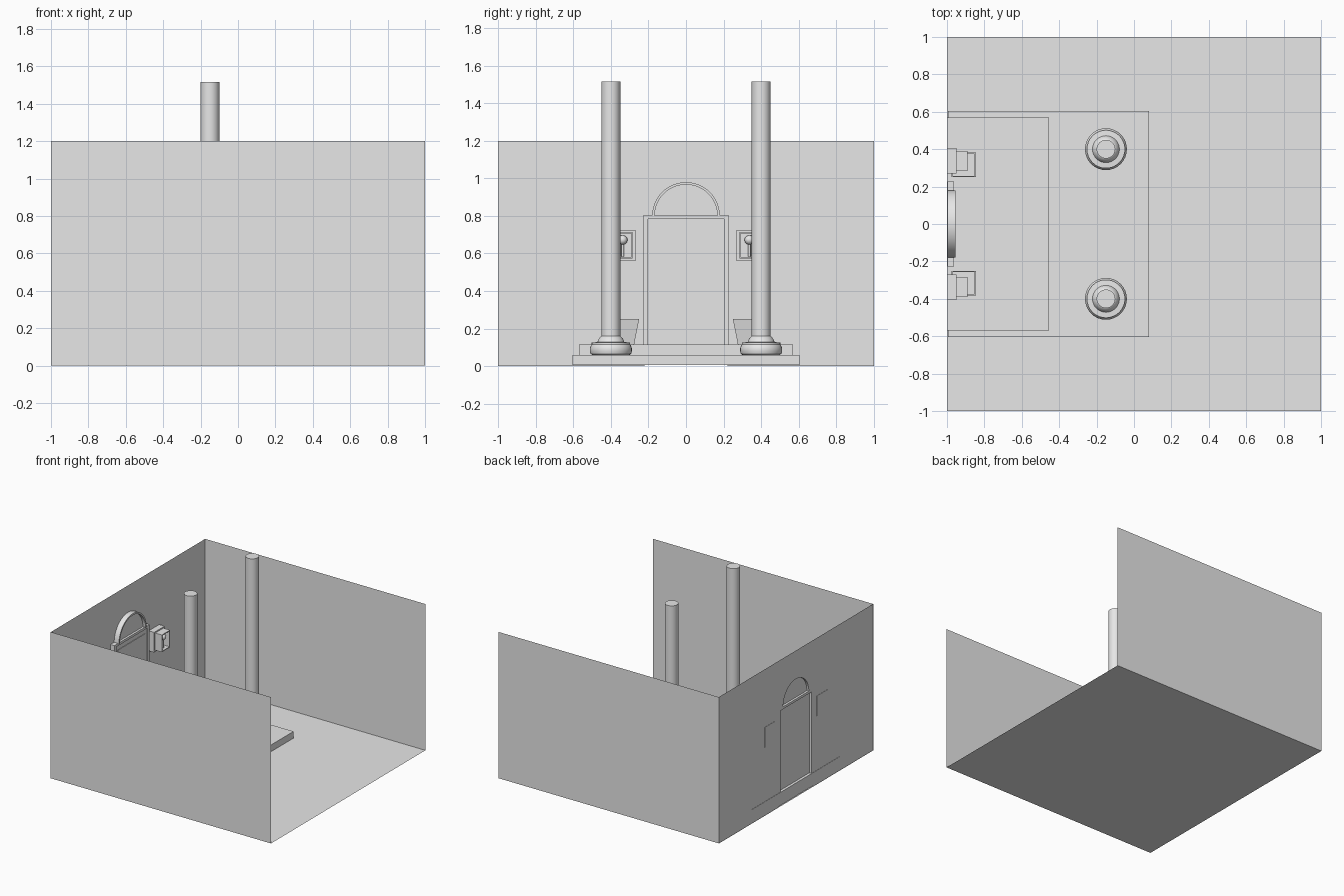
import bpy, bmesh, math
from mathutils import Vector

cube = bpy.data.objects.get("Cube")
if cube:
    bpy.data.objects.remove(cube, do_unlink=True)

grey = bpy.data.materials.new("plain_grey")
grey.use_nodes = True
grey.diffuse_color = (0.8, 0.8, 0.8, 1)
grey.node_tree.nodes["Principled BSDF"].inputs["Base Color"].default_value = (0.8, 0.8, 0.8, 1)


def finish(name, bm, smooth=False):
    mesh = bpy.data.meshes.new(name)
    bm.to_mesh(mesh)
    bm.free()
    mesh.materials.append(grey)
    obj = bpy.data.objects.new(name, mesh)
    bpy.context.collection.objects.link(obj)
    if smooth:
        bpy.ops.object.select_all(action='DESELECT')
        obj.select_set(True)
        bpy.context.view_layer.objects.active = obj
        bpy.ops.object.shade_smooth_by_angle(angle=math.radians(35))
    return obj


def sheet(name, points):
    bm = bmesh.new()
    bm.faces.new([bm.verts.new(p) for p in points])
    return finish(name, bm)


def box_mesh(lo, hi):
    lo, hi = Vector(lo), Vector(hi)
    bm = bmesh.new()
    bmesh.ops.create_cube(bm, size=1)
    for v in bm.verts:
        v.co = (lo + hi) / 2 + v.co * (hi - lo)
    return bm


def box(name, lo, hi):
    return finish(name, box_mesh(lo, hi))


def hollow(bm, direction, rim, depth):
    """Sink the face that looks along direction, leaving a rim."""
    bm.normal_update()
    face = max(bm.faces, key=lambda f: f.normal.dot(direction))
    bmesh.ops.inset_region(bm, faces=[face], thickness=rim)
    inner = bmesh.ops.extrude_face_region(bm, geom=[face])["geom"]
    bmesh.ops.translate(bm, vec=-depth * Vector(direction),
                        verts=[g for g in inner if isinstance(g, bmesh.types.BMVert)])
    bmesh.ops.delete(bm, geom=[face], context='FACES_ONLY')
    bmesh.ops.recalc_face_normals(bm, faces=bm.faces)


def loop_prism(name, outer, inner, x0, x1):
    """Extrude the band between two open outlines in the y-z plane."""
    bm = bmesh.new()
    rows = [[bm.verts.new((x, y, z)) for y, z in line]
            for line, x in ((outer, x0), (outer, x1), (inner, x1), (inner, x0))]
    for k in range(4):
        a, b = rows[k], rows[(k + 1) % 4]
        for i in range(len(a) - 1):
            bm.faces.new((a[i], a[i + 1], b[i + 1], b[i]))
    for i in (0, -1):
        bm.faces.new([row[i] for row in rows])
    bmesh.ops.recalc_face_normals(bm, faces=bm.faces)
    return finish(name, bm, True)


def arc(r, n=24):
    return [(r * math.cos(math.pi * i / n), 0.8 + r * math.sin(math.pi * i / n))
            for i in range(n + 1)]


def lathe(name, profile, x, y, n=32):
    bm = bmesh.new()
    rings = [[bm.verts.new((x + r * math.cos(math.tau * i / n),
                            y + r * math.sin(math.tau * i / n), z)) for i in range(n)]
             for r, z in profile]
    for a, b in zip(rings, rings[1:]):
        for i in range(n):
            j = (i + 1) % n
            bm.faces.new((a[i], a[j], b[j], b[i]))
    bm.faces.new(rings[0][::-1])
    bm.faces.new(rings[-1])
    return finish(name, bm, True)


# Floor and the walls, open on one side
H, W = 1.2, -0.998
sheet("floor", [(-1, -1, 0), (1, -1, 0), (1, 1, 0), (-1, 1, 0)])
for side, y in (("front", -1), ("back", 1)):
    sheet(side + "_wall", [(-1, y, 0), (1, y, 0), (1, y, H), (-1, y, H)])
door_gap = [(0.22, 0), (0.22, 0.8)] + arc(0.172) + [(-0.22, 0.8), (-0.22, 0)]
sheet("door_wall", [(W, y, z) for y, z in
                    [(-1, 0), (-1, H), (1, H), (1, 0)] + door_gap])

# Two stage platform
box("lower_step", (-0.995, -0.605, 0.005), (0.08, 0.605, 0.06))
box("upper_step", (-1, -0.57, 0.06), (-0.455, 0.57, 0.115))


# Door frame, leaf, panel and arched fanlight
def doorway(w, h):
    return [(w, 0.115), (w, h), (-w, h), (-w, 0.115)]


loop_prism("door_frame", doorway(0.228, 0.803), doorway(0.203, 0.783), -0.998, -0.962)
box("door_leaf", (-0.978, -0.204, 0.115), (-0.97, 0.204, 0.784))
box("door_panel", (-0.971, -0.177, 0.49), (-0.966, 0.177, 0.745))
loop_prism("arch_frame", arc(0.18), arc(0.167), -0.998, -0.955)
sheet("arch_infill", [(-0.98, y, z) for y, z in arc(0.17)])

for s, side in ((1, "left"), (-1, "right")):
    # Columns on rounded bases
    lathe(side + "_column",
          [(0.1, 0.06), (0.108, 0.066), (0.112, 0.08), (0.112, 0.095), (0.106, 0.112),
           (0.102, 0.116), (0.102, 0.126), (0.072, 0.128), (0.066, 0.142),
           (0.056, 0.156), (0.05, 0.16), (0.05, 1.515)], -0.15, s * 0.4)

    # Wall lamps
    y = s * 0.337
    box(side + "_lamp_plate", (-1, y - 0.068, 0.56), (-0.95, y + 0.068, 0.725))
    bm = box_mesh((-0.95, y - 0.053, 0.573), (-0.89, y + 0.053, 0.714))
    hollow(bm, Vector((1, 0, 0)), 0.01, 0.05)
    finish(side + "_lamp_box", bm)
    lathe(side + "_lamp_stem", [(0.008, 0.583), (0.008, 0.65)], -0.918, y, 12)
    bm = bmesh.new()
    bmesh.ops.create_uvsphere(bm, u_segments=20, v_segments=12, radius=0.025)
    bmesh.ops.translate(bm, vec=(-0.918, y, 0.672), verts=bm.verts)
    finish(side + "_lamp_bulb", bm, True)

    # Tapered square planters
    y = s * 0.316
    bm = box_mesh((-0.976, y - 0.066, 0.115), (-0.846, y + 0.066, 0.25))
    for v in bm.verts:
        if v.co.z < 0.2:
            v.co.x = -0.911 + (v.co.x + 0.911) * 0.6
            v.co.y = y + (v.co.y - y) * 0.6
    hollow(bm, Vector((0, 0, 1)), 0.01, 0.025)
    finish(side + "_planter", bm)
